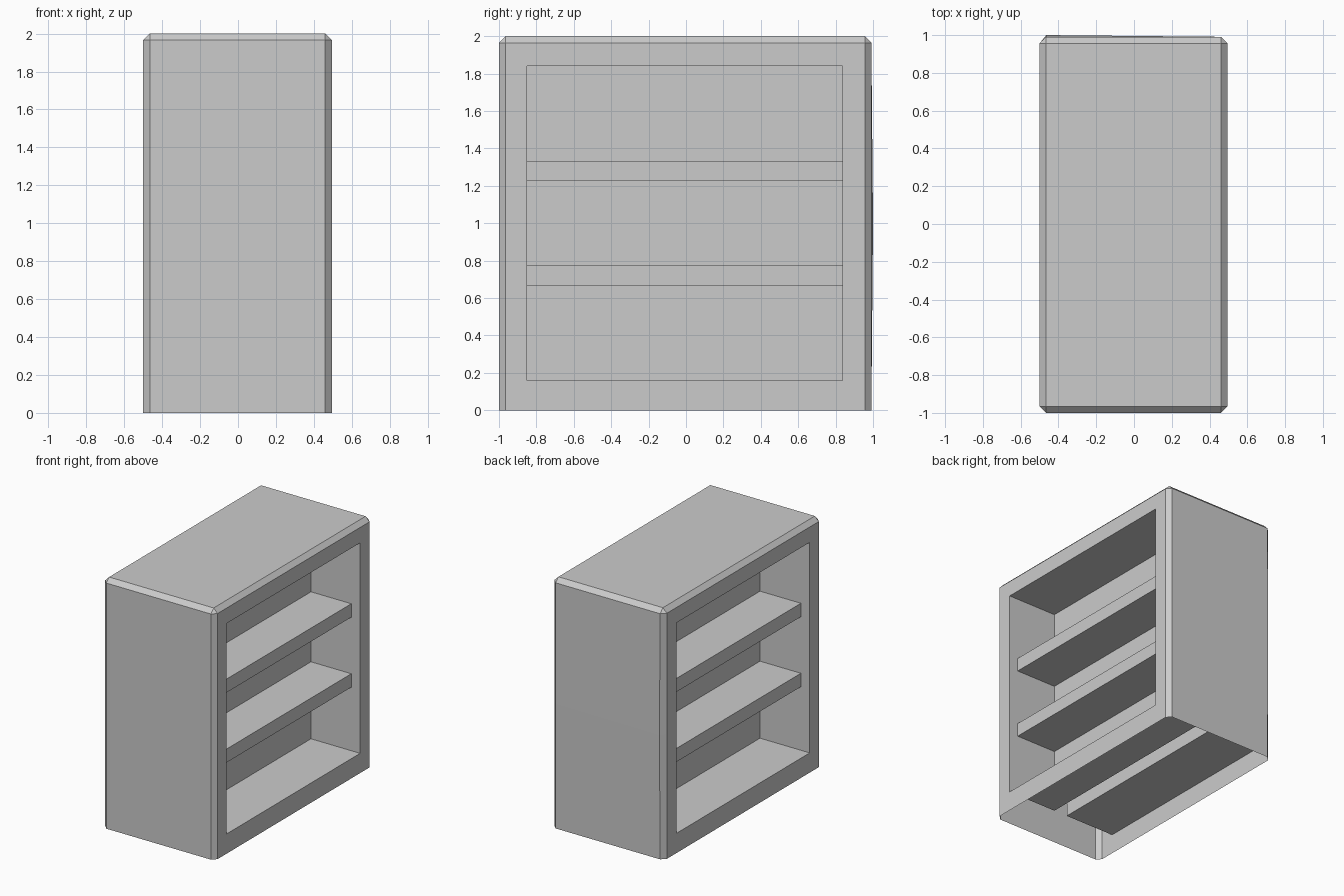
import bpy, bmesh

if "Cube" in bpy.data.objects:
    bpy.data.objects.remove(bpy.data.objects["Cube"])

X0, X1, Y0, Y1, H, C = -0.5, 0.495, -1.0, 0.991, 2.0, 0.035   # outer box and chamfer
OY0, OY1, OZ0, OZ1 = -0.85, 0.837, 0.158, 1.842               # shelf opening
BACK = 0.06                                                   # cavity back, each side of centre


def finish(bm, name):
    bmesh.ops.remove_doubles(bm, verts=bm.verts, dist=1e-5)
    bmesh.ops.recalc_face_normals(bm, faces=bm.faces)
    me = bpy.data.meshes.new(name)
    bm.to_mesh(me)
    bm.free()
    ob = bpy.data.objects.new(name, me)
    bpy.context.collection.objects.link(ob)
    return ob


def face(bm, *pts):
    return bm.faces.new([bm.verts.new(p) for p in pts])


def outline(z):
    """Chamfered plan outline, starting at the front edge, counter-clockwise."""
    return [(X0 + C, Y0, z), (X1 - C, Y0, z), (X1, Y0 + C, z), (X1, Y1 - C, z),
            (X1 - C, Y1, z), (X0 + C, Y1, z), (X0, Y1 - C, z), (X0, Y0 + C, z)]


# Hollow bookcase body, open underneath
bm = bmesh.new()
low, mid, high = outline(0), outline(H / 2), outline(H - C)
mid[5] = (X0 + C, 1.0, H / 2)          # slight bow in the back left edge
top = [(x, y, H) for x in (X0 + C, X1 - C) for y in (Y0 + C, Y1 - C)]
top = [top[0], top[2], top[3], top[1]]
for i in range(8):
    j = (i + 1) % 8
    if i not in (2, 6):                # the two long sides are framed below
        face(bm, low[i], low[j], mid[j], mid[i])
        face(bm, mid[i], mid[j], high[j], high[i])
    if i % 2 == 0:                     # top chamfers
        face(bm, high[i], high[j], top[(i // 2 + 1) % 4], top[i // 2])
    else:                              # top corner triangles
        face(bm, high[i], high[j], top[(i // 2 + 1) % 4])
face(bm, *top)

# Face frames and recessed cavities on both long sides
for x, xb in ((X1, BACK), (X0, -BACK)):
    outer = [(x, Y0 + C, 0), (x, Y1 - C, 0), (x, Y1 - C, H - C), (x, Y0 + C, H - C)]
    rim = [(x, OY0, OZ0), (x, OY1, OZ0), (x, OY1, OZ1), (x, OY0, OZ1)]
    back = [(xb, y, z) for _, y, z in rim]
    for i in range(4):
        j = (i + 1) % 4
        face(bm, outer[i], outer[j], rim[j], rim[i])
        face(bm, rim[i], rim[j], back[j], back[i])
    face(bm, *back)
finish(bm, "bookcase_body")

# Two shelves per side, set back from the frame
for side, x in (("right", X1), ("left", X0)):
    s = 1 if x > 0 else -1
    xa, xb = s * BACK, x - s * 0.078
    for n, z in enumerate((0.72, 1.28)):
        bm = bmesh.new()
        bmesh.ops.create_cube(bm, size=1)
        bmesh.ops.scale(bm, vec=(abs(xb - xa), OY1 - OY0, 0.108), verts=bm.verts)
        bmesh.ops.translate(bm, vec=((xa + xb) / 2, (OY0 + OY1) / 2, z), verts=bm.verts)
        finish(bm, f"shelf_{side}_{n + 1}")
